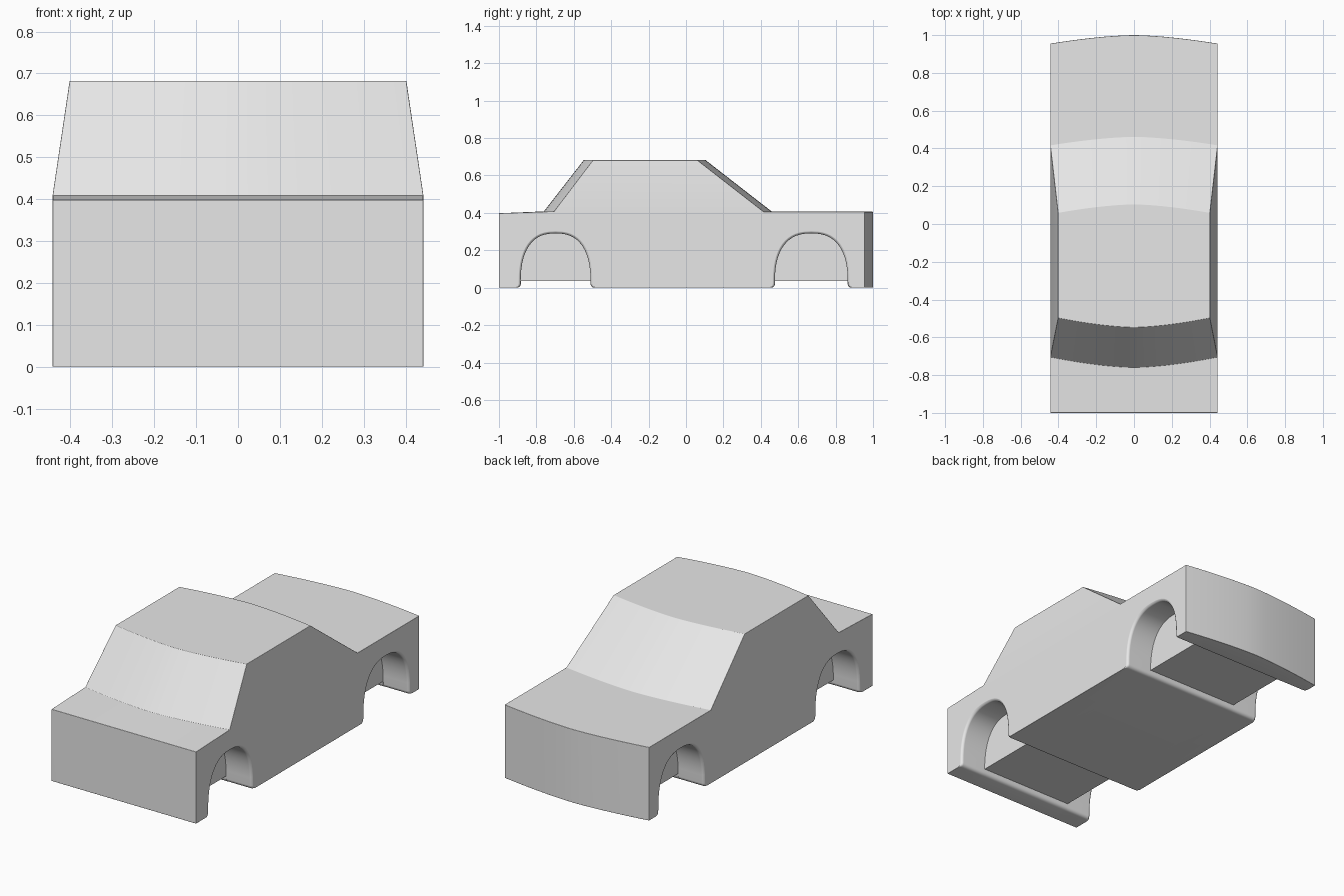
import bpy
import bmesh
from math import sin, cos, pi, radians

if "Cube" in bpy.data.objects:
    bpy.data.objects.remove(bpy.data.objects["Cube"])

paint = bpy.data.materials.new("light_grey_paint")
paint.use_nodes = True
paint.diffuse_color = (0.8, 0.8, 0.8, 1)
paint.node_tree.nodes["Principled BSDF"].inputs["Base Color"].default_value = (0.8, 0.8, 0.8, 1)


def loft(name, sections, caps):
    """Skin a row of closed sections; caps lists the index groups closing each end."""
    bm = bmesh.new()
    rows = [[bm.verts.new(p) for p in s] for s in sections]
    n = len(rows[0])
    for a, b in zip(rows, rows[1:]):
        for i in range(n):
            j = (i + 1) % n
            bm.faces.new((a[i], a[j], b[j], b[i]))
    for row in (rows[0], rows[-1]):
        for cap in caps:
            bm.faces.new([row[i] for i in cap])
    bmesh.ops.recalc_face_normals(bm, faces=bm.faces[:])
    mesh = bpy.data.meshes.new(name)
    bm.to_mesh(mesh)
    bm.free()
    obj = bpy.data.objects.new(name, mesh)
    bpy.context.collection.objects.link(obj)
    return obj


# Body: side outline (y at the sides, z, bow added at the centre, half width)
WIDE, ROOF = 0.443, 0.402
outline = [
    (-1.0, 0.0, 0, WIDE), (-1.0, 0.398, 0, WIDE),
    (-0.705, 0.408, -0.055, WIDE), (-0.497, 0.682, -0.05, ROOF),
    (0.06, 0.682, 0.045, ROOF), (0.415, 0.406, 0.045, WIDE),
    (0.955, 0.406, 0.045, WIDE), (0.955, 0.0, 0.045, WIDE),
]
STRIPS = 16
sections = []
for k in range(STRIPS + 1):
    t = 2 * k / STRIPS - 1
    swell = 1 - abs(t) ** 1.6
    sections.append([(w * t, y + bow * swell, z) for y, z, bow, w in outline])
body = loft("car_body", sections, [(0, 1, 2, 5, 6, 7), (2, 3, 4, 5)])
body.data.materials.append(paint)

bevel = body.modifiers.new("soft_edges", 'BEVEL')
bevel.width = 0.022
bevel.segments = 4
bevel.limit_method = 'ANGLE'
bevel.angle_limit = radians(25)


# Wheel arch cutters with a rounded lip and rounded lower corners
def arch_section(x, centre, half, top, grow=0.0, flat=False):
    r, h = 0.02, half + grow
    side = [(h + r, -0.1)]
    side += [(h + r * (1 - cos(a)), r * (1 - sin(a))) for a in (pi / 2, pi / 3, pi / 6)]
    if flat:
        side += [(h, r), (h, top)]
        pts = side + [(-y, z) for y, z in reversed(side)]
    else:
        n = 28
        arc = []
        for i in range(n + 1):
            c, s = cos(pi * i / n), sin(pi * i / n)
            sign = 1 if c > 0 else -1
            arc.append((h * sign * abs(c) ** 0.8,
                        r + (top + grow - r) * max(s, 0) ** 0.8))
        pts = side + arc + [(-y, z) for y, z in reversed(side)]
    return [(x, centre + y, z) for y, z in pts]


INNER, LIP = 0.285, 0.015
cutters = []


def add_cutter(name, secs):
    cutter = loft(name, secs, [range(len(secs[0]))])
    cutter.hide_render = True
    cutters.append(cutter)
    cut = body.modifiers.new(name, 'BOOLEAN')
    cut.operation = 'DIFFERENCE'
    cut.solver = 'EXACT'
    cut.object = cutter


for end, centre, half in (("front", -0.697, 0.187), ("rear", 0.67, 0.195)):
    # Raised floor between the wheels
    add_cutter(end + "_floor_cutter",
               [arch_section(x, centre, half - 0.001, 0.035, flat=True) for x in (-0.3, 0.3)])
    for side, sx in (("left", 1), ("right", -1)):
        steps = [(INNER, 0)]
        for a in (0, pi / 8, pi / 4, 3 * pi / 8):
            steps.append((WIDE - LIP + LIP * sin(a), LIP * (1 - cos(a))))
        steps += [(WIDE + 0.001, LIP), (WIDE + 0.05, LIP + 0.02)]
        add_cutter(f"{end}_{side}_arch_cutter",
                   [arch_section(sx * x, centre, half, 0.29, g) for x, g in steps])

# Bake the cuts, drop the cutters and shade
bpy.context.view_layer.update()
graph = bpy.context.evaluated_depsgraph_get()
body_mesh = bpy.data.meshes.new_from_object(body.evaluated_get(graph))
body.modifiers.clear()
body.data = body_mesh
for cutter in cutters:
    bpy.data.objects.remove(cutter)

bpy.ops.object.select_all(action='DESELECT')
body.select_set(True)
bpy.context.view_layer.objects.active = body
bpy.ops.object.shade_smooth_by_angle(angle=radians(35))
weighted = body.modifiers.new("even_shading", 'WEIGHTED_NORMAL')
weighted.keep_sharp = True
